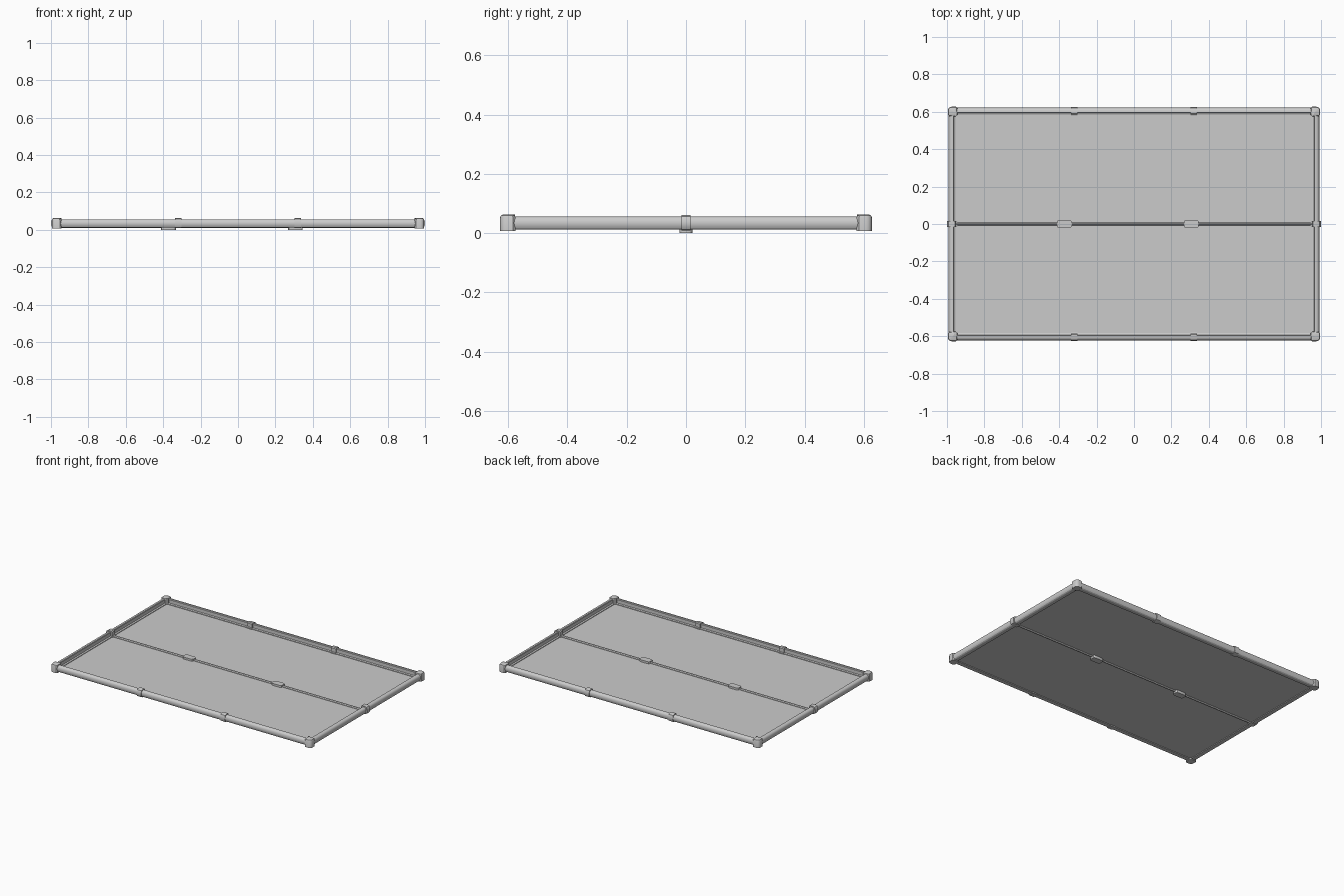
import bpy, bmesh, math
from mathutils import Vector

if "Cube" in bpy.data.objects:
    bpy.data.objects.remove(bpy.data.objects["Cube"])

# rail cross-section: (outward offset, height) about the rail centre
RAIL = [(-0.019, -0.021), (0.006, -0.022), (0.013, -0.018), (0.017, -0.011),
        (0.019, 0.0), (0.017, 0.012), (0.013, 0.018), (0.006, 0.022),
        (-0.006, 0.022), (-0.009, 0.018), (-0.009, -0.005), (-0.019, -0.008)]
CLIP = [(-0.023, -0.024), (0.008, -0.025), (0.017, -0.021), (0.022, -0.011),
        (0.023, 0.0), (0.022, 0.013), (0.017, 0.023), (0.008, 0.028),
        (-0.012, 0.028), (-0.017, 0.022), (-0.017, -0.003), (-0.023, -0.006)]
CX, CY, CZ = 0.972, 0.603, 0.034


def finish(name, bm, mirror=(False, False)):
    bmesh.ops.recalc_face_normals(bm, faces=bm.faces)
    me = bpy.data.meshes.new(name)
    bm.to_mesh(me)
    bm.free()
    ob = bpy.data.objects.new(name, me)
    bpy.context.collection.objects.link(ob)
    if any(mirror):
        mod = ob.modifiers.new("Mirror", 'MIRROR')
        mod.use_axis = (mirror[0], mirror[1], False)
        mod.use_clip = False
        mod.use_mirror_merge = False
    bpy.ops.object.select_all(action='DESELECT')
    ob.select_set(True)
    bpy.context.view_layer.objects.active = ob
    bpy.ops.object.shade_smooth_by_angle(angle=math.radians(30))
    return ob


def prism(name, ring, direction, mirror=(False, False)):
    bm = bmesh.new()
    face = bm.faces.new([bm.verts.new(p) for p in ring])
    ext = bmesh.ops.extrude_face_region(bm, geom=[face])
    moved = [v for v in ext["geom"] if isinstance(v, bmesh.types.BMVert)]
    bmesh.ops.translate(bm, verts=moved, vec=Vector(direction))
    return finish(name, bm, mirror)


def along_x(name, prof, x0, x1, mirror):
    return prism(name, [(x0, CY + d, CZ + h) for d, h in prof], (x1 - x0, 0, 0), mirror)


def along_y(name, prof, y0, y1, mirror):
    return prism(name, [(CX + d, y0, CZ + h) for d, h in prof], (0, y1 - y0, 0), mirror)


def box(name, lo, hi):
    ring = [(lo[0], lo[1], lo[2]), (hi[0], lo[1], lo[2]),
            (hi[0], hi[1], lo[2]), (lo[0], hi[1], lo[2])]
    return prism(name, ring, (0, 0, hi[2] - lo[2]))


# outer frame rails
along_x("long_rail", RAIL, -0.97, 0.97, (False, True))
along_y("short_rail", RAIL, -0.6, 0.6, (True, False))

# clips wrapped around the rails
along_x("long_rail_clip", CLIP, 0.302, 0.337, (True, True))
along_y("short_rail_clip", [(d * 1.2, h) for d, h in CLIP], -0.016, 0.016, (True, False))

# rounded corner caps
bm = bmesh.new()
bmesh.ops.create_cube(bm, size=1)
for v in bm.verts:
    v.co = (0.945 if v.co.x < 0 else 0.995,
            0.576 if v.co.y < 0 else 0.627,
            0.008 if v.co.z < 0 else 0.063)
upright = [e for e in bm.edges if abs(e.verts[0].co.z - e.verts[1].co.z) > 0.01]
outer = [e for e in upright if e.verts[0].co.x > 0.97 and e.verts[0].co.y > 0.6]
inner = [e for e in upright if e not in outer]
bmesh.ops.bevel(bm, geom=outer, offset=0.02, segments=4, profile=0.5, affect='EDGES')
inner = [e for e in inner if e.is_valid]
bmesh.ops.bevel(bm, geom=inner, offset=0.008, segments=1, profile=0.5, affect='EDGES')
top = [e for e in bm.edges if min(v.co.z for v in e.verts) > 0.06
       and max(max(v.co.x - 0.97, v.co.y - 0.602) for v in e.verts) > 0.01]
bmesh.ops.bevel(bm, geom=top, offset=0.01, segments=2, profile=0.5, affect='EDGES')
finish("corner_cap", bm, (True, True))

# stretched panel and centre bar
box("panel", (-0.97, -0.6, 0.018), (0.97, 0.6, 0.022))
bar = [(0.009 * math.cos(a), 0.021 + 0.011 * math.sin(a))
       for a in [math.radians(22.5 + 45 * i) for i in range(8)]]
prism("centre_bar", [(-0.97, y, z) for y, z in bar], (1.94, 0, 0))

# feet pads under the centre bar
for i, x in enumerate((-0.372, 0.306)):
    ring = []
    for sx, sy, start in ((1, 1, 0), (-1, 1, 90), (-1, -1, 180), (1, -1, 270)):
        for k in range(4):
            a = math.radians(start + 30 * k)
            ring.append((x + sx * 0.026 + 0.014 * math.cos(a),
                         sy * 0.008 + 0.014 * math.sin(a), 0.0))
    prism("foot_pad_%d" % (i + 1), ring, (0, 0, 0.036))
